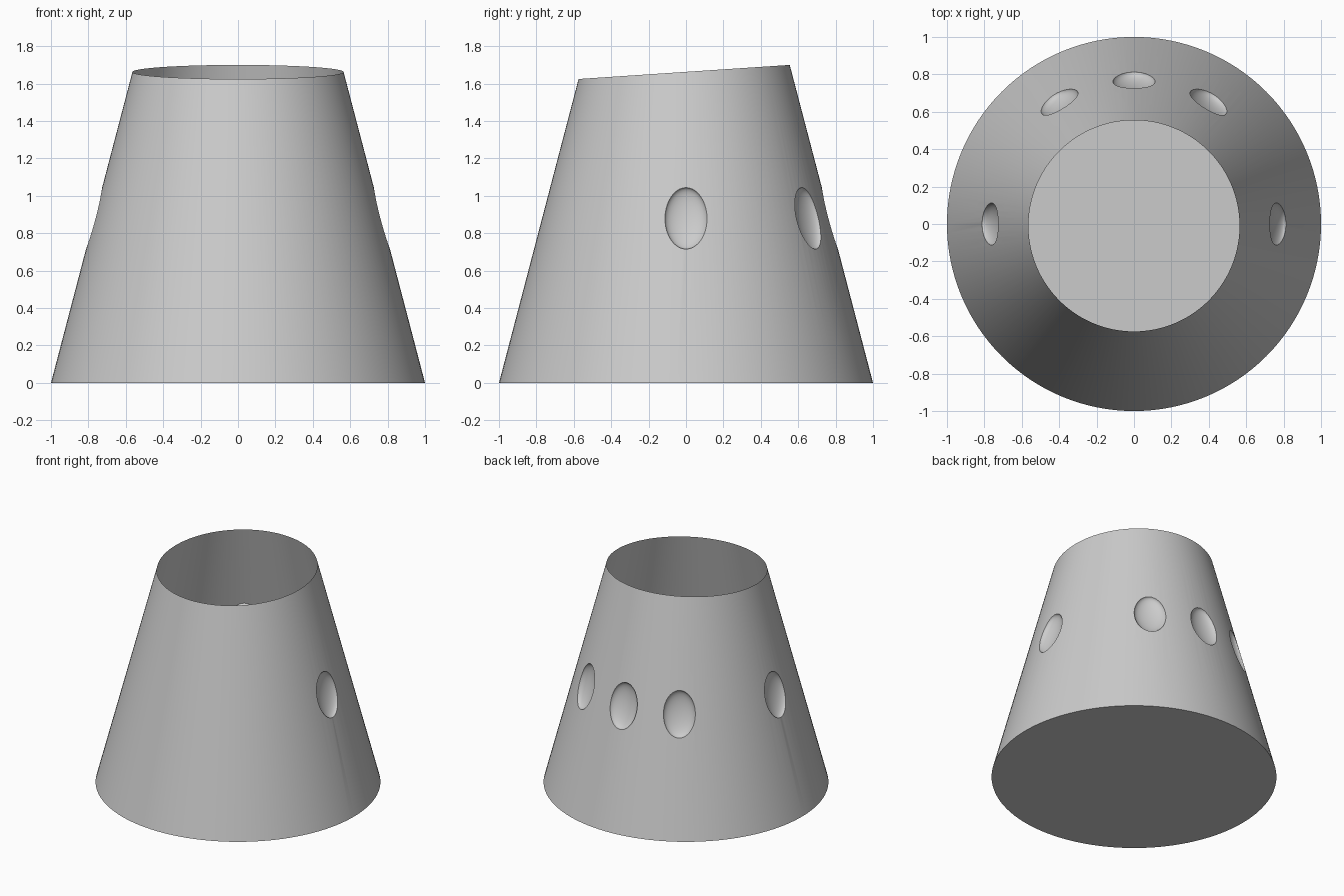
import bpy, bmesh, math
from mathutils import Matrix, Vector

if "Cube" in bpy.data.objects:
    bpy.data.objects.remove(bpy.data.objects["Cube"])

SLOPE = 0.262          # radius lost per unit of height
H = 1.8                # height before the slanted top cut


def make_object(name, bm):
    mesh = bpy.data.meshes.new(name)
    bm.to_mesh(mesh)
    bm.free()
    ob = bpy.data.objects.new(name, mesh)
    bpy.context.collection.objects.link(ob)
    return ob


# Tapered body, closed for now so the recesses can be cut cleanly
bm = bmesh.new()
bmesh.ops.create_cone(bm, cap_ends=True, segments=128, radius1=1.0,
                      radius2=1.0 - SLOPE * H, depth=H,
                      matrix=Matrix.Translation((0, 0, H / 2)))
body = make_object("tapered_body", bm)

# Oval scoops round the back half
bm = bmesh.new()
zc = 0.88
tilt = math.atan(SLOPE)
for deg in (0, 58.5, 90, 121.5, 180):
    a = math.radians(deg)
    radial = Vector((math.cos(a), math.sin(a), 0))
    side = Vector((-math.sin(a), math.cos(a), 0))
    normal = radial * math.cos(tilt) + Vector((0, 0, math.sin(tilt)))
    up = normal.cross(side)
    centre = radial * (1.0 - SLOPE * zc) + Vector((0, 0, zc))
    frame = Matrix((side, up, normal)).transposed().to_4x4()
    size = Matrix.Diagonal((0.114, 0.17, 0.05, 1))
    bmesh.ops.create_uvsphere(bm, u_segments=40, v_segments=20, radius=1,
                              matrix=Matrix.Translation(centre) @ frame @ size)
bmesh.ops.recalc_face_normals(bm, faces=bm.faces)
cutter = make_object("scoop_cutter", bm)
cutter.hide_render = True

bpy.context.view_layer.objects.active = body
body.select_set(True)
mod = body.modifiers.new("scoops", 'BOOLEAN')
mod.operation = 'DIFFERENCE'
mod.solver = 'EXACT'
mod.object = cutter
bpy.ops.object.modifier_apply(modifier=mod.name)
bpy.data.objects.remove(cutter, do_unlink=True)

# Slanted open top
bm = bmesh.new()
bm.from_mesh(body.data)
bmesh.ops.bisect_plane(bm, geom=bm.verts[:] + bm.edges[:] + bm.faces[:],
                       plane_co=(0, 0, 1.663), plane_no=(0, -0.0667, 1),
                       clear_outer=True)
bm.to_mesh(body.data)
bm.free()

bpy.ops.object.shade_smooth_by_angle(angle=math.radians(35))
